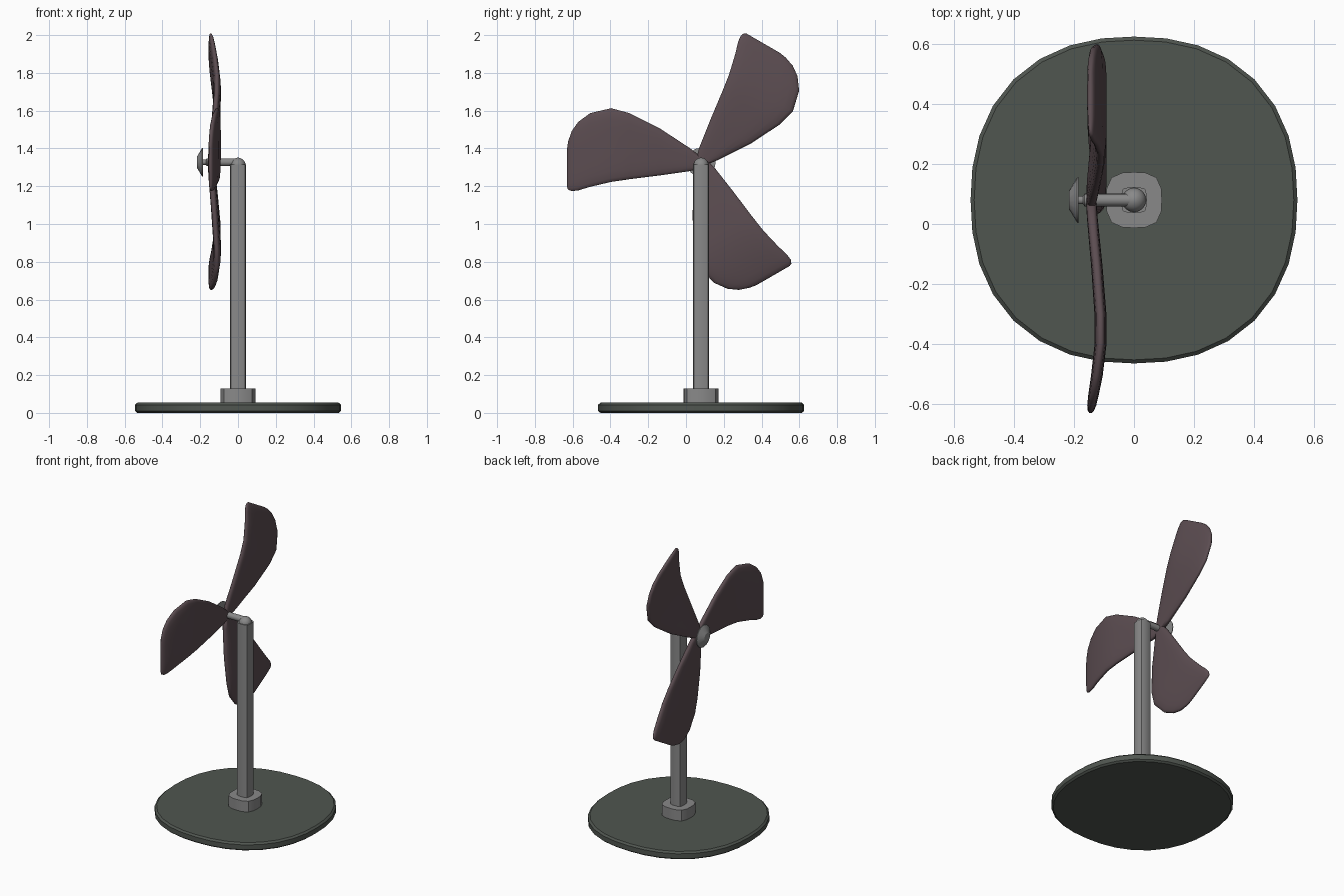
import bpy, bmesh
from math import sin, cos, pi, radians
from mathutils import Vector, Matrix

if "Cube" in bpy.data.objects:
    bpy.data.objects.remove(bpy.data.objects["Cube"])


def material(name, color):
    mat = bpy.data.materials.new(name)
    mat.use_nodes = True
    mat.diffuse_color = (*color, 1)
    mat.node_tree.nodes["Principled BSDF"].inputs["Base Color"].default_value = (*color, 1)
    return mat


green = material("dark grey green", (0.08, 0.092, 0.08))
steel = material("mid grey", (0.25, 0.25, 0.25))
plum = material("dark plum", (0.105, 0.073, 0.082))

CENTER_Y = 0.08
AXLE_Z = 1.327


def oval(count, rx, ry, power):
    """Closed superellipse outline; higher powers are squarer."""
    points = []
    for i in range(count):
        a = 2 * pi * i / count
        c, s = cos(a), sin(a)
        k = (abs(c) ** power + abs(s) ** power) ** (-1 / power)
        points.append((rx * k * c, ry * k * s))
    return points


def loft(name, rings, mat, angle=30):
    """Skin a list of equal-length rings and cap both ends."""
    bm = bmesh.new()
    loops = [[bm.verts.new(p) for p in ring] for ring in rings]
    for a, b in zip(loops, loops[1:]):
        for i in range(len(a)):
            j = (i + 1) % len(a)
            bm.faces.new((a[i], a[j], b[j], b[i]))
    bm.faces.new(loops[0])
    bm.faces.new(loops[-1])
    bmesh.ops.recalc_face_normals(bm, faces=bm.faces)
    mesh = bpy.data.meshes.new(name)
    bm.to_mesh(mesh)
    bm.free()
    mesh.materials.append(mat)
    obj = bpy.data.objects.new(name, mesh)
    bpy.context.collection.objects.link(obj)
    bpy.ops.object.select_all(action="DESELECT")
    obj.select_set(True)
    bpy.context.view_layer.objects.active = obj
    bpy.ops.object.shade_smooth_by_angle(angle=radians(angle))
    return obj


def upright(name, profile, count, power, mat, angle=30):
    """Stack outlines of (radius, height) up the z axis."""
    return loft(name, [[(x, y + CENTER_Y, z) for x, y in oval(count, r, r, power)]
                       for r, z in profile], mat, angle)


def sideways(name, profile, count, mat):
    """Stack circles of (radius, x) along the axle."""
    return loft(name, [[(x, CENTER_Y + a, AXLE_Z + b) for a, b in oval(count, r, r, 2)]
                       for r, x in profile], mat)


# Stand
upright("base", [(0.533, 0), (0.545, 0.01), (0.545, 0.043), (0.533, 0.054)], 32, 2.28, green)
upright("collar", [(0.093, 0.045), (0.093, 0.128)], 16, 3.2, steel)
upright("pole", [(0.043, 0.12), (0.043, 1.315)], 16, 4.5, steel)

# Ball joint on top of the pole
ball = [(0.041 * sin(pi * i / 10), 1.31 - 0.041 * cos(pi * i / 10)) for i in range(1, 10)]
upright("ball_joint", [(0.004, 1.269)] + ball + [(0.004, 1.351)], 16, 2, steel, 60)

# Axle and hub cap
sideways("axle", [(0.021, 0), (0.021, -0.165), (0.014, -0.17), (0.014, -0.19)], 16, steel)
sideways("hub_cap", [(0.077, -0.185), (0.075, -0.19), (0.03, -0.217)], 16, steel)

# Blade stations: radius, lower edge, upper edge, x offset, thickness
STATIONS = [
    (0.00, -0.03, 0.03, -0.143, 0.034),
    (0.06, -0.047, 0.075, -0.139, 0.036),
    (0.22, -0.07, 0.18, -0.124, 0.038),
    (0.38, -0.09, 0.26, -0.112, 0.04),
    (0.476, -0.104, 0.286, -0.111, 0.04),
    (0.587, -0.13, 0.26, -0.124, 0.039),
    (0.65, -0.149, 0.214, -0.135, 0.035),
    (0.685, -0.153, 0.165, -0.141, 0.03),
    (0.704, -0.145, 0.11, -0.144, 0.02),
    (0.71, -0.132, 0.07, -0.145, 0.008),
]


def blade_ring(r, low, high, x, thick):
    half = (high - low) / 2
    mid = (high + low) / 2
    return [Vector((x + t, -r, mid + h)) for h, t in oval(28, half, thick / 2, 3.5)]


# Three blades around the axle
rings = [blade_ring(*s) for s in STATIONS]
for n in range(3):
    turn = Matrix.Translation((0, CENTER_Y, AXLE_Z)) @ Matrix.Rotation(n * 2 * pi / 3, 4, "X")
    loft(f"blade_{n + 1}", [[turn @ p for p in ring] for ring in rings], plum, 60)
